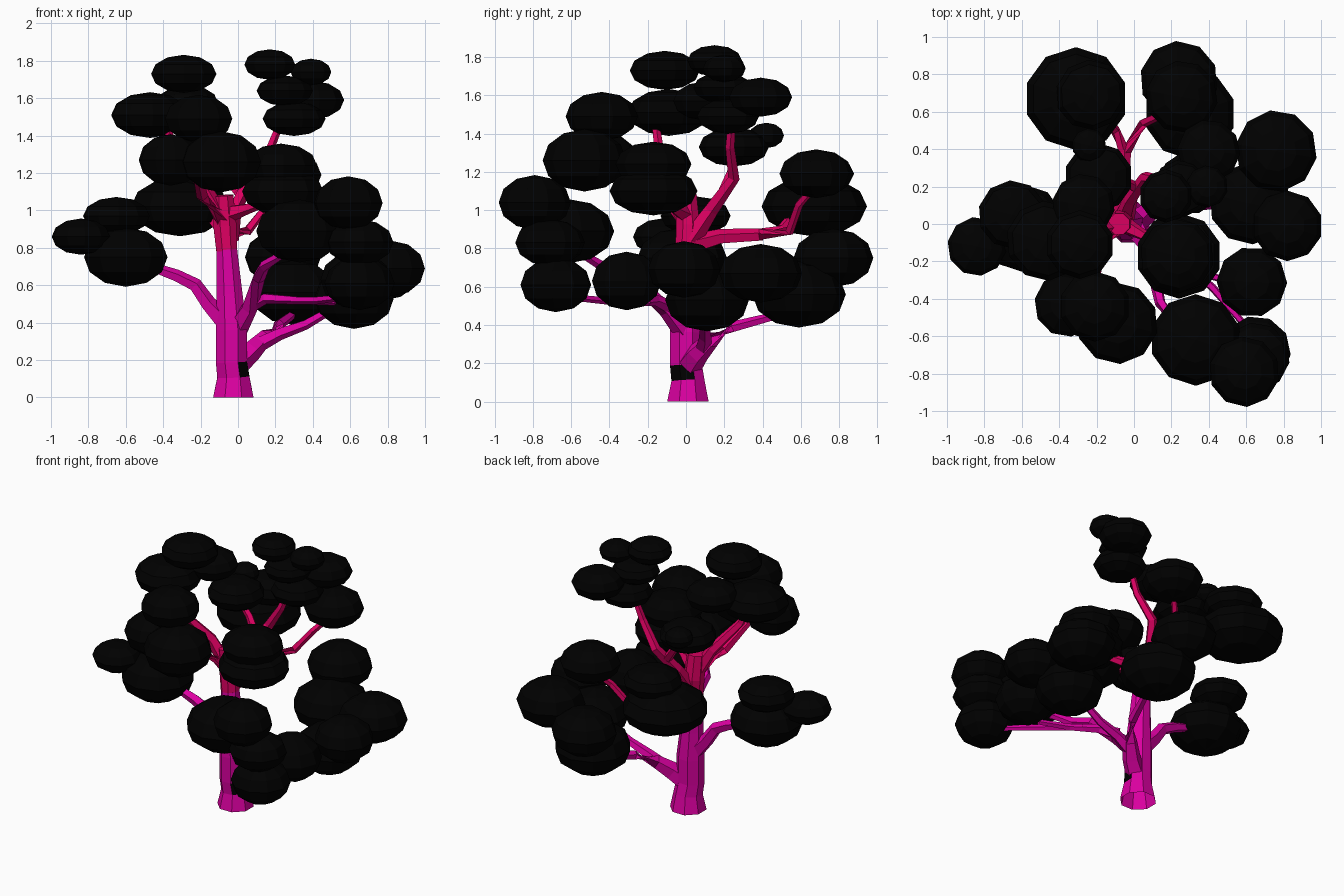
import bpy
import bmesh
import math
from mathutils import Matrix, Vector

default_cube = bpy.data.objects.get("Cube")
if default_cube:
    bpy.data.objects.remove(default_cube, do_unlink=True)


def make_material(name, red, green, blue):
    material = bpy.data.materials.new(name)
    material.use_nodes = True
    colour = (red, green, blue, 1)
    material.diffuse_color = colour
    shader = next(n for n in material.node_tree.nodes if n.type == "BSDF_PRINCIPLED")
    shader.inputs["Base Color"].default_value = colour
    shader.inputs["Roughness"].default_value = 0.9
    return material


magenta_bark = make_material("magenta bark", 0.72, 0, 0.36)
crimson_bark = make_material("crimson bark", 0.72, 0, 0.12)
black_leaves = make_material("black leaves", 0, 0, 0)


def finish_object(name, bm, materials):
    bmesh.ops.recalc_face_normals(bm, faces=bm.faces)
    mesh = bpy.data.meshes.new(name)
    bm.to_mesh(mesh)
    bm.free()
    for material in materials:
        mesh.materials.append(material)
    part = bpy.data.objects.new(name, mesh)
    bpy.context.collection.objects.link(part)
    return part


def make_limb(name, material, points, sides=5):
    """Flat-sided tapering limb through (x, y, z, radius) points, open at its root."""
    bm = bmesh.new()
    centres = [Vector(point[:3]) for point in points]
    rings = []
    for index, centre in enumerate(centres):
        before = centres[max(index - 1, 0)]
        after = centres[min(index + 1, len(centres) - 1)]
        tangent = (after - before).normalized()
        helper = Vector((0, 1, 0)) if abs(tangent.y) < 0.8 else Vector((1, 0, 0))
        across = tangent.cross(helper).normalized()
        upward = tangent.cross(across)
        ring = []
        for side in range(sides):
            angle = math.tau * (side + 0.5) / sides
            offset = across * math.cos(angle) + upward * math.sin(angle)
            ring.append(bm.verts.new(centre + offset * points[index][3]))
        rings.append(ring)
    for lower, upper in zip(rings, rings[1:]):
        for side in range(sides):
            following = (side + 1) % sides
            bm.faces.new((lower[side], lower[following], upper[following], upper[side]))
    bm.faces.new(rings[-1])
    return finish_object(name, bm, [material])


def make_foliage(name, clumps):
    """Cluster of flattened leaf pads given as (x, y, z, radius, half height)."""
    bm = bmesh.new()
    for number, (x, y, z, radius, half_height) in enumerate(clumps):
        placement = (Matrix.Translation((x, y, z))
                     @ Matrix.Rotation(number * 0.7, 4, "Z")
                     @ Matrix.Diagonal((radius, radius, half_height, 1)))
        bmesh.ops.create_uvsphere(bm, u_segments=10, v_segments=6,
                                  radius=1.02, matrix=placement)
    finish_object(name, bm, [black_leaves])


# Trunk with a dark hollow low on its side
trunk = make_limb("trunk", magenta_bark, [
    (-0.025, 0.01, 0, 0.117), (-0.025, 0.01, 0.11, 0.093), (-0.035, 0, 0.19, 0.09),
    (-0.035, 0, 0.36, 0.09), (-0.045, 0, 0.55, 0.075), (-0.06, 0, 0.79, 0.06)], 8)
trunk.data.materials.append(black_leaves)
for face in trunk.data.polygons:
    if 0.11 < face.center.z < 0.19 and face.normal.x > 0.5 and face.center.y < 0.03:
        face.material_index = 1
make_limb("upper_trunk", crimson_bark, [
    (-0.06, 0, 0.78, 0.06), (-0.07, 0.01, 0.92, 0.067), (-0.08, 0, 1.08, 0.06)], 8)

# Lower limbs
make_limb("right_limb", magenta_bark, [
    (-0.05, 0, 0.38, 0.06), (-0.16, 0, 0.5, 0.045), (-0.23, 0, 0.6, 0.04),
    (-0.33, 0, 0.65, 0.035), (-0.5, 0, 0.71, 0.025)])
make_limb("front_limb", magenta_bark, [
    (-0.01, 0, 0.36, 0.06), (0.06, -0.1, 0.48, 0.045), (0.11, -0.27, 0.64, 0.036),
    (0.14, -0.42, 0.7, 0.03), (0.24, -0.55, 0.77, 0.022)])
make_limb("front_left_limb", magenta_bark, [
    (0.06, -0.08, 0.49, 0.04), (0.15, -0.16, 0.53, 0.03), (0.32, -0.25, 0.52, 0.022),
    (0.52, -0.31, 0.51, 0.018)])
make_limb("front_left_twig", magenta_bark, [
    (0.25, -0.2, 0.52, 0.022), (0.42, -0.34, 0.52, 0.022), (0.6, -0.55, 0.54, 0.018)])
make_limb("low_limb", magenta_bark, [
    (-0.01, 0.01, 0.18, 0.07), (0.07, 0.06, 0.25, 0.06), (0.14, 0.13, 0.32, 0.045),
    (0.22, 0.25, 0.39, 0.03), (0.3, 0.48, 0.45, 0.022)])
make_limb("low_left_limb", magenta_bark, [
    (0.1, 0.09, 0.28, 0.045), (0.22, 0.1, 0.34, 0.035), (0.36, 0.1, 0.39, 0.028),
    (0.5, 0.11, 0.47, 0.022)])

# Upper limbs
make_limb("back_limb", crimson_bark, [
    (-0.06, 0.03, 0.82, 0.055), (-0.06, 0.18, 0.86, 0.042), (-0.05, 0.4, 0.87, 0.035)])
make_limb("back_right_twig", crimson_bark, [
    (-0.05, 0.38, 0.87, 0.033), (-0.1, 0.5, 0.9, 0.027), (-0.18, 0.58, 1, 0.022)])
make_limb("back_left_twig", crimson_bark, [
    (-0.05, 0.38, 0.87, 0.033), (0.05, 0.54, 0.89, 0.026), (0.16, 0.59, 1.03, 0.022),
    (0.22, 0.65, 1.1, 0.02)])
make_limb("top_left_limb", crimson_bark, [
    (-0.05, 0.03, 0.85, 0.055), (-0.02, 0.13, 1, 0.04), (0.06, 0.25, 1.17, 0.032),
    (0.17, 0.23, 1.33, 0.025), (0.23, 0.24, 1.48, 0.02)])
make_limb("top_back_twig", crimson_bark, [
    (0, 0.2, 1.1, 0.03), (-0.08, 0.24, 1.2, 0.025), (-0.17, 0.25, 1.3, 0.02)])
make_limb("top_right_limb", crimson_bark, [
    (-0.07, 0, 0.93, 0.05), (-0.18, -0.03, 1.12, 0.037), (-0.32, -0.14, 1.3, 0.027),
    (-0.4, -0.16, 1.47, 0.02)])
make_limb("top_front_limb", crimson_bark, [
    (-0.08, -0.01, 0.95, 0.05), (-0.19, -0.14, 1.08, 0.035), (-0.22, -0.4, 1.2, 0.022)])
make_limb("upper_left_limb", crimson_bark, [
    (-0.06, 0, 0.98, 0.05), (0.05, -0.06, 1.01, 0.03), (0.22, -0.16, 1.07, 0.02)])

# Foliage around the crown
make_foliage("right_foliage", [
    (-0.6, -0.02, 0.75, 0.23, 0.155), (-0.65, 0.05, 0.97, 0.18, 0.1),
    (-0.84, -0.12, 0.86, 0.155, 0.095)])
make_foliage("top_right_foliage", [
    (-0.29, -0.11, 1.73, 0.18, 0.1), (-0.47, -0.09, 1.51, 0.21, 0.12),
    (-0.27, 0.1, 1.57, 0.165, 0.1)])
make_foliage("front_right_foliage", [
    (-0.21, -0.44, 1.49, 0.185, 0.125), (-0.09, -0.53, 1.26, 0.215, 0.16),
    (-0.36, -0.43, 1.27, 0.17, 0.135)])
make_foliage("back_right_foliage", [
    (-0.31, 0.67, 1.02, 0.27, 0.155), (-0.23, 0.69, 1.19, 0.185, 0.1)])
make_foliage("back_top_foliage", [
    (-0.19, 0.25, 1.33, 0.18, 0.1), (-0.24, 0.42, 1.39, 0.09, 0.065)])
make_foliage("top_left_foliage", [
    (0.17, 0.15, 1.78, 0.14, 0.08), (0.39, 0.2, 1.74, 0.11, 0.07),
    (0.25, 0.19, 1.64, 0.15, 0.08), (0.4, 0.39, 1.59, 0.165, 0.1),
    (0.3, 0.22, 1.49, 0.165, 0.09)])
make_foliage("upper_left_foliage", [
    (0.24, -0.17, 1.1, 0.225, 0.125), (0.23, -0.17, 1.24, 0.195, 0.115)])
make_foliage("front_left_foliage", [
    (0.33, -0.62, 0.89, 0.24, 0.165), (0.59, -0.79, 1.04, 0.185, 0.14),
    (0.65, -0.71, 0.83, 0.18, 0.12), (0.65, -0.68, 0.61, 0.185, 0.14),
    (0.63, -0.31, 0.63, 0.185, 0.15)])
make_foliage("left_foliage", [
    (0.82, -0.01, 0.69, 0.185, 0.145), (0.62, 0.11, 0.53, 0.215, 0.16),
    (0.76, 0.39, 0.67, 0.215, 0.15)])
make_foliage("back_left_foliage", [
    (0.3, 0.59, 0.56, 0.24, 0.17), (0.24, 0.77, 0.75, 0.205, 0.15),
    (0.255, 0.68, 1.19, 0.19, 0.125)])
